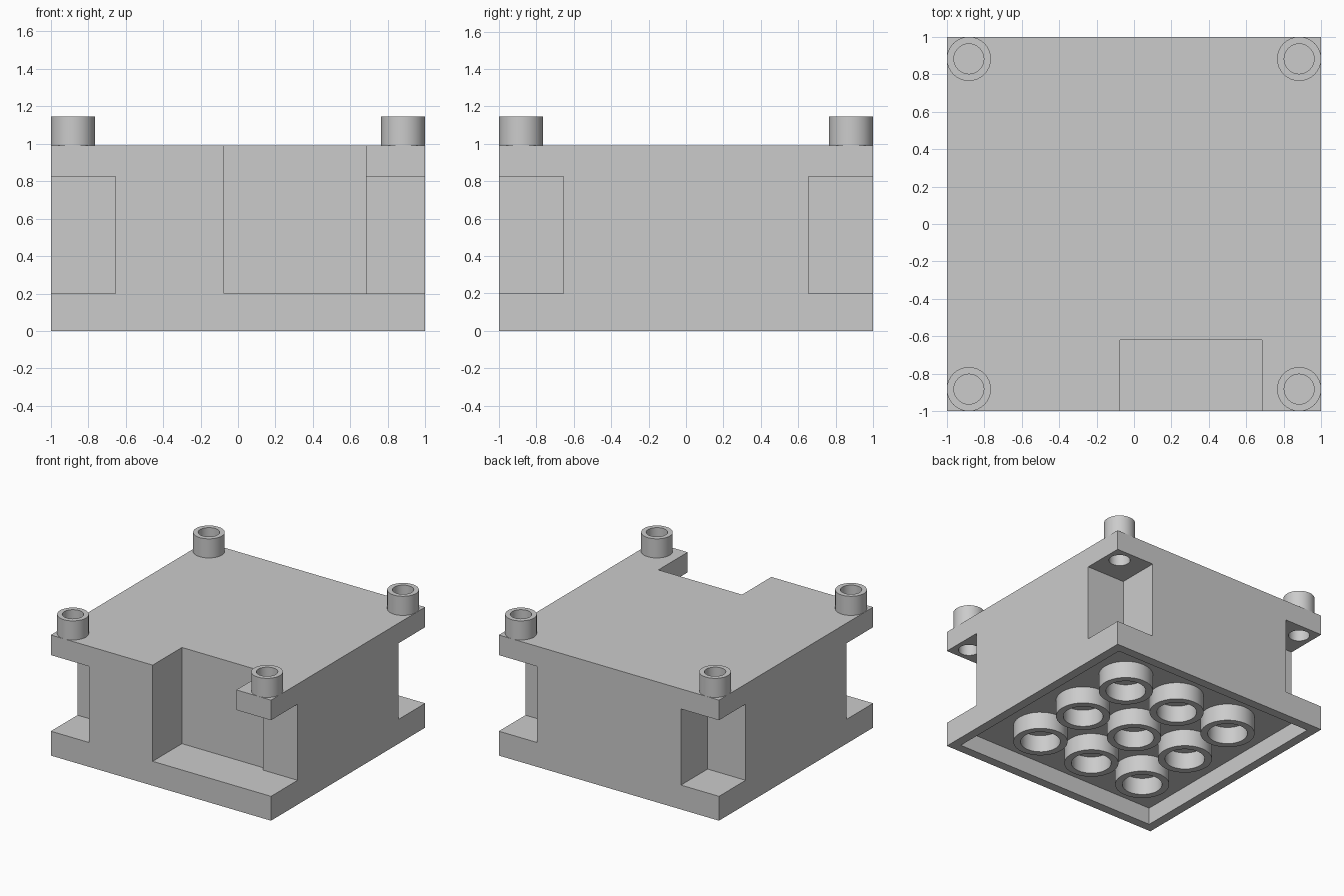
import bpy
import bmesh
from math import tau, radians
from mathutils import Vector

if "Cube" in bpy.data.objects:
    bpy.data.objects.remove(bpy.data.objects["Cube"], do_unlink=True)

grey = bpy.data.materials.new("plain grey")
grey.use_nodes = True
colour = (0.6, 0.6, 0.6, 1)
grey.diffuse_color = colour
grey.node_tree.nodes["Principled BSDF"].inputs["Base Color"].default_value = colour

TOP, SLAB, SHELF = 0.99, 0.2, 0.825
SIDES = 32
STUD_POS, STUD_R, HOLE_R = 0.882, 0.118, 0.08


def make_object(name, bm):
    bmesh.ops.recalc_face_normals(bm, faces=bm.faces)
    mesh = bpy.data.meshes.new(name)
    bm.to_mesh(mesh)
    bm.free()
    mesh.materials.append(grey)
    obj = bpy.data.objects.new(name, mesh)
    bpy.context.collection.objects.link(obj)
    return obj


def box(name, low, high):
    low, high = Vector(low), Vector(high)
    bm = bmesh.new()
    bmesh.ops.create_cube(bm, size=1)
    bmesh.ops.scale(bm, vec=high - low, verts=bm.verts)
    bmesh.ops.translate(bm, vec=(low + high) / 2, verts=bm.verts)
    return make_object(name, bm)


def cylinder(name, x, y, radius, z0, z1):
    bm = bmesh.new()
    bmesh.ops.create_cone(bm, cap_ends=True, segments=SIDES, radius1=radius,
                          radius2=radius, depth=z1 - z0)
    bmesh.ops.translate(bm, vec=(x, y, (z0 + z1) / 2), verts=bm.verts)
    return make_object(name, bm)


def ring(name, x, y, outer, inner, z0, z1):
    """Hollow tube turned from a rectangular section."""
    bm = bmesh.new()
    section = [bm.verts.new(p) for p in
               ((inner, 0, z0), (outer, 0, z0), (outer, 0, z1), (inner, 0, z1))]
    edges = [bm.edges.new((section[i], section[i - 1])) for i in range(4)]
    bmesh.ops.spin(bm, geom=section + edges, cent=(0, 0, 0), axis=(0, 0, 1),
                   angle=tau, steps=SIDES)
    bmesh.ops.remove_doubles(bm, verts=bm.verts, dist=0.0001)
    bmesh.ops.translate(bm, vec=(x, y, 0), verts=bm.verts)
    obj = make_object(name, bm)
    smooth(obj)
    return obj


def smooth(obj):
    bpy.ops.object.select_all(action="DESELECT")
    obj.select_set(True)
    bpy.context.view_layer.objects.active = obj
    bpy.ops.object.shade_smooth_by_angle(angle=radians(35))


def cut(target, cutter):
    """Subtract a cutter, bake the result and discard the cutter."""
    mod = target.modifiers.new("cut", "BOOLEAN")
    mod.operation, mod.solver, mod.object = "DIFFERENCE", "EXACT", cutter
    bpy.context.view_layer.objects.active = target
    bpy.ops.object.modifier_apply(modifier=mod.name)
    bpy.data.objects.remove(cutter, do_unlink=True)


# Main block with an underside recess and a deep notch in the front
body = box("body", (-1, -1, 0), (1, 1, TOP))
cut(body, box("recess_cutter", (-0.925, -0.925, -0.2), (0.925, 0.925, 0.14)))
cut(body, box("notch_cutter", (-0.075, -1.2, SLAB), (0.685, -0.62, 1.3)))

# Corner windows, with a bored stud above each
corners = [(sx, sy) for sx in (-1, 1) for sy in (-1, 1)]
for sx, sy in corners:
    xs, ys = sorted((sx * 0.655, sx * 1.2)), sorted((sy * 0.655, sy * 1.2))
    cut(body, box("window_cutter", (xs[0], ys[0], SLAB), (xs[1], ys[1], SHELF)))
    x, y = sx * STUD_POS, sy * STUD_POS
    cut(body, cylinder("bore_cutter", x, y, HOLE_R, 0.7, 1.2))
    ring("corner_stud", x, y, STUD_R, HOLE_R, TOP, 1.147)
smooth(body)

# Grid of hollow tubes under the block
for i in (-1, 0, 1):
    for j in (-1, 0, 1):
        ring("underside_tube", i * 0.5, j * 0.5, 0.204, 0.15, 0, 0.145)
